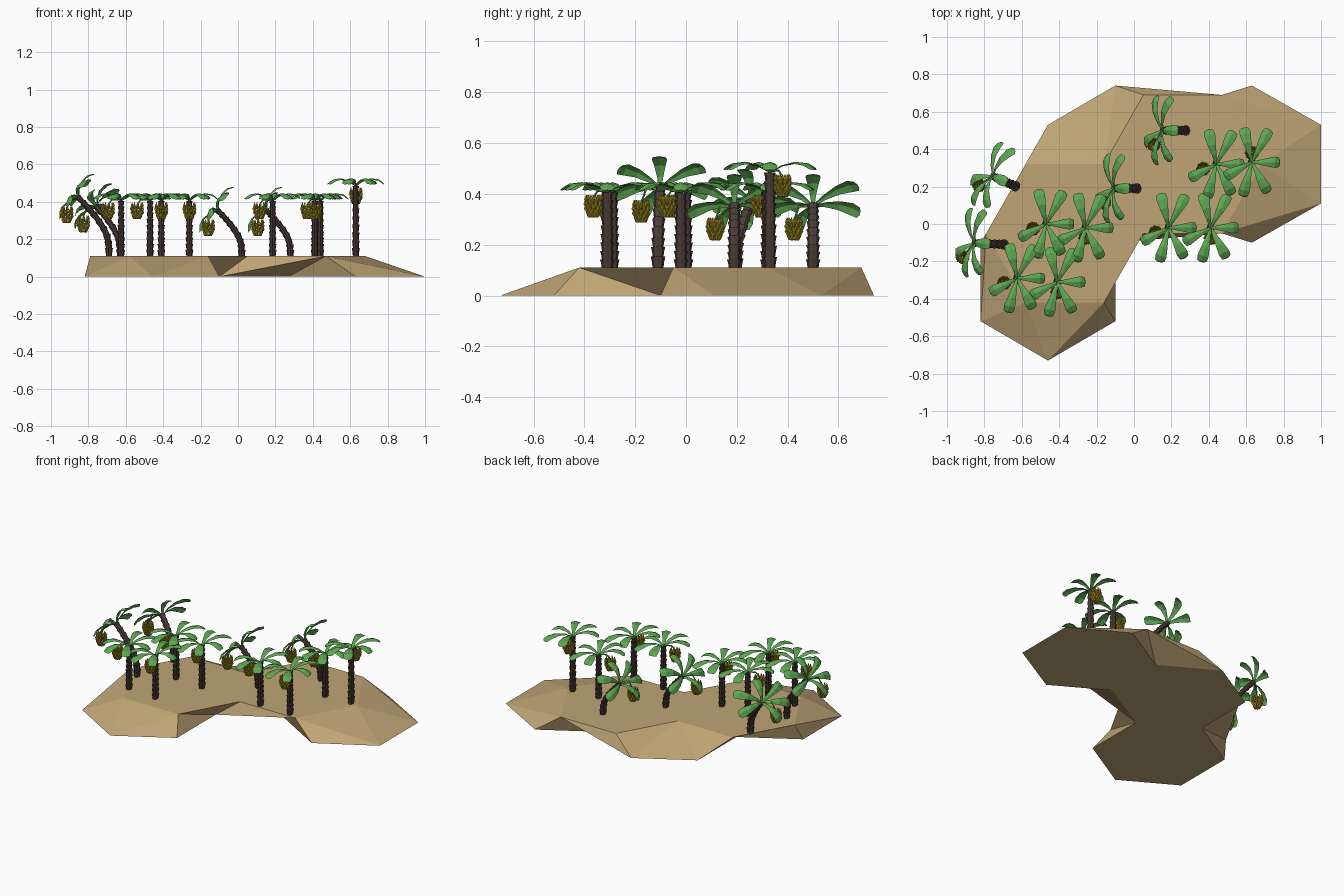
import bpy, bmesh, math
from mathutils import Vector, Matrix

if "Cube" in bpy.data.objects:
    bpy.data.objects.remove(bpy.data.objects["Cube"])


def material(name, rgb):
    m = bpy.data.materials.new(name)
    m.diffuse_color = (*rgb, 1)
    m.use_nodes = True
    m.node_tree.nodes["Principled BSDF"].inputs["Base Color"].default_value = m.diffuse_color
    return m


SAND = material("sand", (0.53, 0.375, 0.18))
BARK = material("dark bark", (0.07, 0.045, 0.04))
LEAF = material("leaf green", (0.11, 0.39, 0.085))
FRUIT = material("ripe yellow", (0.47, 0.34, 0.02))


def finish(name, bm, mat, recalc=True):
    if recalc:
        bmesh.ops.recalc_face_normals(bm, faces=bm.faces[:])
    me = bpy.data.meshes.new(name)
    bm.to_mesh(me)
    bm.free()
    me.materials.append(mat)
    ob = bpy.data.objects.new(name, me)
    bpy.context.collection.objects.link(ob)
    return ob


# Island: base of three hexagons, plateau of two hexagons turned by 30 degrees
base = [(-.46, -.73), (-.10, -.52), (-.10, -.10), (.27, .11), (.63, -.10),
        (1, .11), (1, .53), (.63, .74), (.27, .53), (-.10, .74),
        (-.46, .53), (-.46, .11), (-.82, -.10), (-.82, -.52)]
top = [(-.58, -.42), (-.16, -.42), (.05, -.05), (.47, -.05), (.68, .32),
       (.47, .69), (.05, .69), (-.16, .32), (-.58, .32), (-.79, -.05)]
H = 0.11
bm = bmesh.new()
lo = [bm.verts.new((x, y, 0)) for x, y in base]
hi = [bm.verts.new((x, y, H)) for x, y in top]
bm.faces.new(hi)
bm.faces.new(lo[::-1])
b = t = 0
for step in "tbbttbbbtbtbbbttbtbtbbtb":       # zip the two outlines together
    p, q = lo[b % 14], hi[t % 10]
    if step == "t":
        t += 1
        bm.faces.new((p, hi[t % 10], q))
    else:
        b += 1
        bm.faces.new((p, lo[b % 14], q))
finish("island", bm, SAND)


def tube(bm, path, radii, sides, yscale=1.0):
    """Tube along a path of points, closed at both ends."""
    rings = []
    for i, p in enumerate(path):
        d = (path[min(i + 1, len(path) - 1)] - path[max(i - 1, 0)]).normalized()
        ref = Vector((0, 1, 0)) if abs(d.y) < 0.9 else Vector((1, 0, 0))
        u = ref.cross(d).normalized()
        v = d.cross(u)
        ring = []
        for k in range(sides):
            a = 2 * math.pi * k / sides
            ring.append(bm.verts.new(p + radii[i] * (u * math.cos(a) + v * math.sin(a) * yscale)))
        rings.append(ring)
    for r0, r1 in zip(rings, rings[1:]):
        for k in range(sides):
            j = (k + 1) % sides
            bm.faces.new((r0[k], r0[j], r1[j], r1[k]))
    bm.faces.new(rings[0][::-1])
    bm.faces.new(rings[-1])


def sample(path, f):
    """Point at fraction f of a polyline."""
    s = f * (len(path) - 1)
    i = min(int(s), len(path) - 2)
    return path[i].lerp(path[i + 1], s - i)


# Trunk: stacked flaring collars of bark
def trunk(path, mat, n=9):
    bm = bmesh.new()
    for i in range(n):
        f0, f1 = i / n, (i + 1.12) / n
        r = 0.019 - 0.004 * i / n
        a, c = sample(path, f0), sample(path, min(f1, 1.0))
        tube(bm, [a, a.lerp(c, 0.6), c], [r * 0.82, r * 0.95, r * 1.12], 8, 1.35)
    bm.transform(mat)
    finish("palm_trunk", bm, BARK)


# Crown: six arched fronds, ridged along the middle
FRONDS = [(103, .19), (62, .20), (0, .15), (-62, .185), (-105, .19), (-152, .165)]
PROFILE = [(0, -.005, .006), (.25, .022, .012), (.55, .036, .022), (.82, .03, .030),
           (.96, .014, .026), (1.0, .006, .010)]   # distance, height, half width


def crown(mat):
    bm = bmesh.new()
    for ang, length in FRONDS:
        rot = Matrix.Rotation(math.radians(ang), 4, 'Z')
        rows = []
        for d, z, w in PROFILE:
            rows.append([bm.verts.new(rot @ Vector((d * length, s * w, z - abs(s) * w * 0.3)))
                         for s in (-1, 0, 1)])
        for r0, r1 in zip(rows, rows[1:]):
            for k in range(2):
                bm.faces.new((r0[k], r1[k], r1[k + 1], r0[k + 1]))
    bm.transform(mat)
    finish("palm_fronds", bm, LEAF, recalc=False)


# Hanging bunch: tiers of small curved fruit around a drooping stalk
def bunch(crown_pos, pos):
    bm = bmesh.new()
    for tier in range(4):
        z = 0.012 - 0.018 * tier
        reach = (0.026, 0.029, 0.027, 0.020)[tier]
        for k in range(9):
            a = 2 * math.pi * (k + 0.5 * (tier % 2)) / 9
            d = Vector((math.cos(a), math.sin(a), 0))
            pts = [pos + d * (reach * f) + Vector((0, 0, z + h))
                   for f, h in ((.25, -.008), (.85, -.006), (1.15, .008), (1.05, .024))]
            tube(bm, pts, [.003, .0065, .0065, .002], 5)
    finish("fruit_bunch", bm, FRUIT)
    bm = bmesh.new()
    mid = crown_pos.lerp(pos, 0.7)
    mid.z = max(crown_pos.z, pos.z + .04) + 0.002
    tube(bm, [crown_pos, mid, pos + Vector((0, 0, .025)), pos - Vector((0, 0, .05))],
         [.005, .005, .004, .003], 5)
    finish("fruit_stalk", bm, LEAF)


# Straight palms: x, y, trunk height, fruit offset
LEFT, FRONT, BACK = (-.07, -.025), (0, -.055), (0, .05)
STRAIGHT = [(-.47, 0, .30, LEFT), (-.26, -.02, .30, FRONT), (-.625, -.29, .30, LEFT),
            (-.41, -.31, .30, FRONT), (.185, -.02, .30, LEFT), (.41, -.02, .30, FRONT),
            (.44, .32, .30, LEFT), (.63, .33, .38, BACK)]
for x, y, h, off in STRAIGHT:
    place = Matrix.Translation((x, y, H - .005))
    trunk([Vector((0, 0, 0)), Vector((0, 0, h))], place)
    c = Vector((x, y, H + h))
    crown(Matrix.Translation(c))
    bunch(c, c + Vector((off[0], off[1], -.05)))

# Leaning palms: x, y, turn, size, fruit offset
BEND = [(0, 0), (0, .05), (-.008, .09), (-.03, .135), (-.065, .18), (-.095, .215), (-.13, .25)]
LEANING = [(.02, .19, 0, 1.0, (-.05, -.075)), (.28, .50, 0, 1.0, (-.045, -.075)),
           (-.69, -.11, -3, 1.28, (-.06, -.075)), (-.63, .20, -24, 1.08, (-.07, -.05))]
for x, y, turn, size, off in LEANING:
    place = Matrix.Translation((x, y, H - .005)) @ Matrix.Rotation(math.radians(turn), 4, 'Z')
    path = [Vector((px, 0, pz)) * size for px, pz in BEND]
    trunk(path, place)
    tip = place @ Matrix.Translation(path[-1])
    crown(tip @ Matrix.Rotation(math.radians(-53), 4, 'Y'))
    c = tip.translation.copy()
    bunch(c, c + Vector((off[0], off[1], -.085)))
